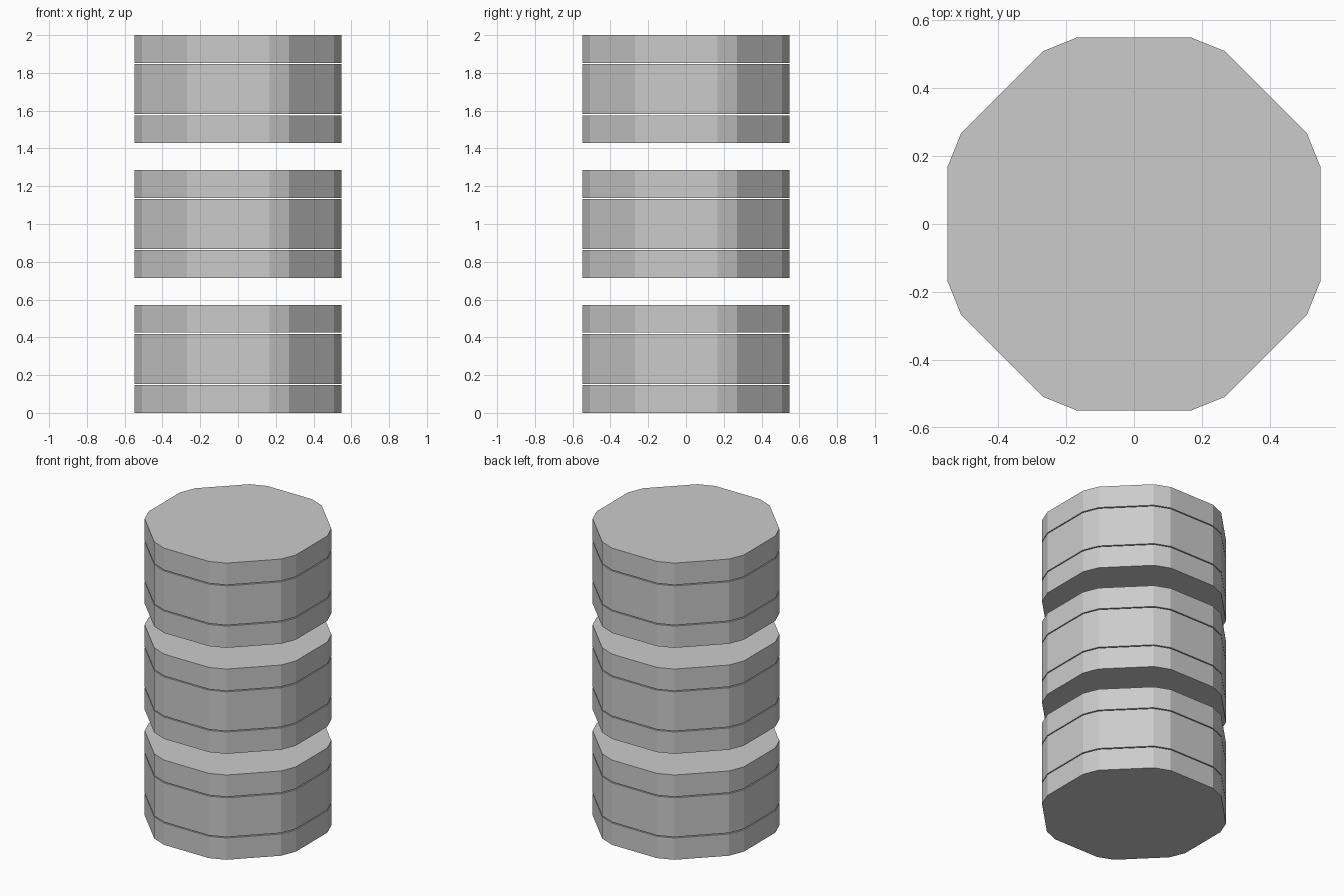
import bpy, bmesh

if "Cube" in bpy.data.objects:
    bpy.data.objects.remove(bpy.data.objects["Cube"])

# One quadrant's corners of the bevelled octagon, repeated by quarter turns
QUARTER = [(0.549, -0.168), (0.549, 0.168), (0.508, 0.269), (0.269, 0.508)]
outline = []
pts = QUARTER
for _ in range(4):
    outline += pts
    pts = [(-y, x) for x, y in pts]


def slab(name, z0, z1):
    """Closed flat-faced prism between two heights."""
    bm = bmesh.new()
    face = bm.faces.new([bm.verts.new((x, y, z0)) for x, y in outline])
    ext = bmesh.ops.extrude_face_region(bm, geom=[face], use_keep_orig=True)
    top = [v for v in ext["geom"] if isinstance(v, bmesh.types.BMVert)]
    bmesh.ops.translate(bm, verts=top, vec=(0, 0, z1 - z0))
    bmesh.ops.recalc_face_normals(bm, faces=bm.faces)
    mesh = bpy.data.meshes.new(name)
    bm.to_mesh(mesh)
    bm.free()
    obj = bpy.data.objects.new(name, mesh)
    bpy.context.collection.objects.link(obj)


# Three stacked drums, each split into three slabs by hairline gaps
HEIGHT = 4 / 7
END, GAP = 0.147, 0.0065
for i, level in enumerate(("lower", "middle", "upper")):
    z = i * 5 / 7
    slab(f"{level}_drum_base", z, z + END)
    slab(f"{level}_drum_body", z + END + GAP, z + HEIGHT - END - GAP)
    slab(f"{level}_drum_cap", z + HEIGHT - END, z + HEIGHT)
